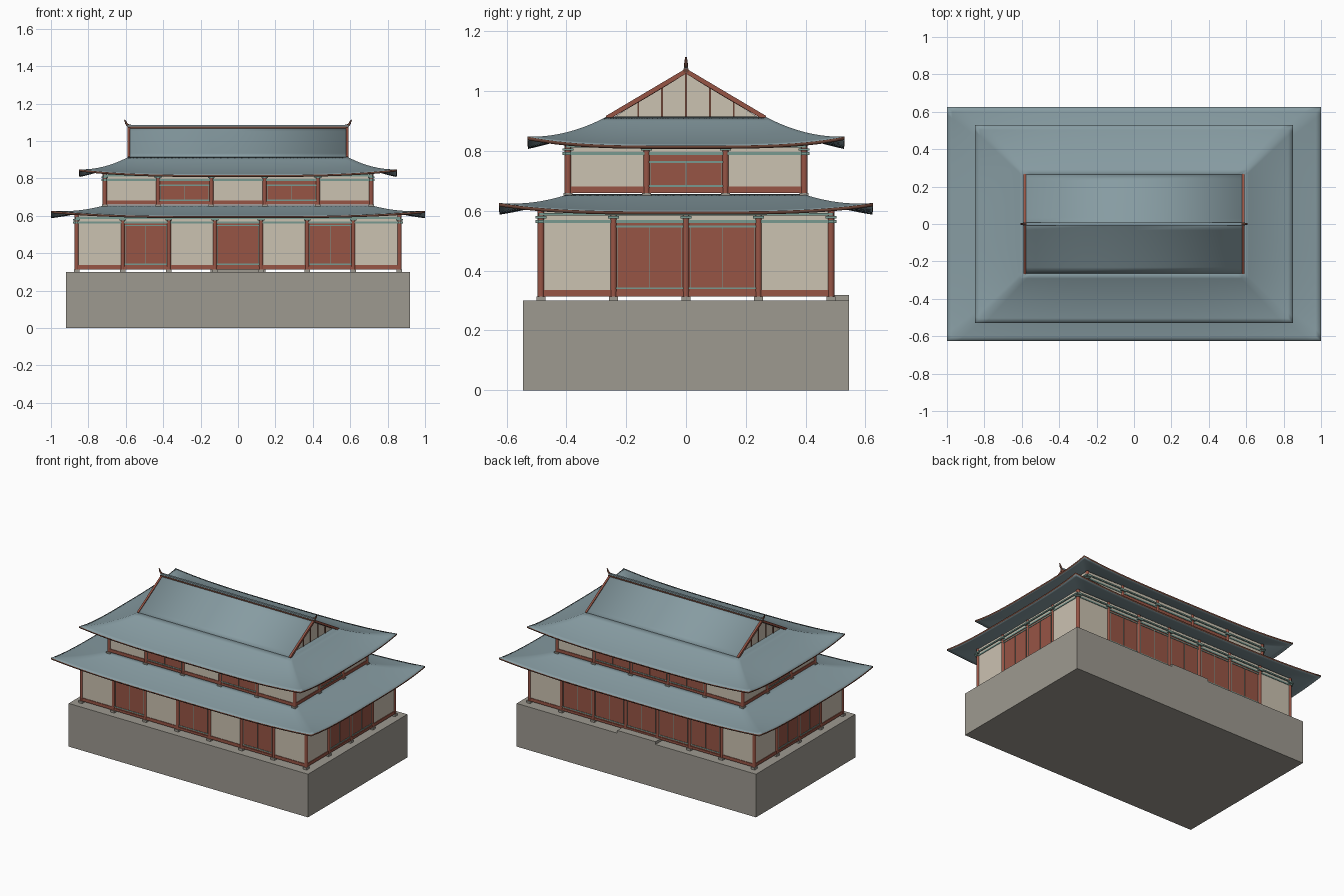
import bpy, bmesh, math
from mathutils import Matrix, Vector

if "Cube" in bpy.data.objects:
    bpy.data.objects.remove(bpy.data.objects["Cube"])

def material(name, rgb):
    m = bpy.data.materials.new(name)
    m.diffuse_color = (*rgb, 1)
    m.use_nodes = True
    m.node_tree.nodes["Principled BSDF"].inputs["Base Color"].default_value = m.diffuse_color
    return m

STONE = material("stone", (0.34, 0.32, 0.28))
PLASTER = material("plaster", (0.60, 0.54, 0.44))
RED = material("red_wood", (0.31, 0.09, 0.06))
DARK = material("dark_wood", (0.14, 0.055, 0.035))
TEAL = material("teal_paint", (0.19, 0.32, 0.28))
TILE = material("roof_tile", (0.24, 0.33, 0.36))

def finish(name, bm, mats, smooth=False):
    me = bpy.data.meshes.new(name)
    bm.to_mesh(me)
    bm.free()
    ob = bpy.data.objects.new(name, me)
    bpy.context.collection.objects.link(ob)
    for m in mats:
        me.materials.append(m)
    if smooth:
        bpy.ops.object.select_all(action='DESELECT')
        ob.select_set(True)
        bpy.context.view_layer.objects.active = ob
        bpy.ops.object.shade_smooth_by_angle(angle=math.radians(35))
    return ob

def add_box(bm, x, y, z, rot=Matrix()):
    """Box spanning the (min, max) ranges x, y, z."""
    c = Vector([(r[0] + r[1]) / 2 for r in (x, y, z)])
    s = [r[1] - r[0] for r in (x, y, z)]
    bmesh.ops.create_cube(bm, size=1, matrix=rot @ Matrix.Translation(c) @ Matrix.Diagonal((*s, 1)))

def box(name, x, y, z, mat):
    bm = bmesh.new()
    add_box(bm, x, y, z)
    return finish(name, bm, [mat])

def add_cyl(bm, x, y, z0, z1, r, rot):
    m = rot @ Matrix.Translation((x, y, (z0 + z1) / 2))
    bmesh.ops.create_cone(bm, cap_ends=True, segments=12, radius1=r, radius2=r, depth=z1 - z0, matrix=m)

def grid(bm, fn, ns, nt):
    """Quad sheet from fn(s, t), s in -1..1 and t in 0..1."""
    v = [[bm.verts.new(fn(2 * i / ns - 1, j / nt)) for j in range(nt + 1)] for i in range(ns + 1)]
    for i in range(ns):
        for j in range(nt):
            bm.faces.new((v[i][j], v[i + 1][j], v[i + 1][j + 1], v[i][j + 1]))

def thicken(ob, t):
    m = ob.modifiers.new("thickness", 'SOLIDIFY')
    m.thickness, m.offset, m.material_offset_rim = t, -1, 1

def hip_roof(name, outer, inner, z0, z1, lift, sag):
    bm = bmesh.new()
    for k in range(4):
        rot = Matrix.Rotation(k * math.pi / 2, 4, 'Z')
        a, b = k % 2, 1 - k % 2
        def fn(s, t):
            x = s * (outer[a] + (inner[a] - outer[a]) * t)
            y = -(outer[b] + (inner[b] - outer[b]) * t)
            z = z0 + (z1 - z0) * ((1 - sag) * t + sag * t * t) + lift * abs(s) ** 3.5 * (1 - t) ** 2
            return rot @ Vector((x, y, z))
        grid(bm, fn, 32, 10)
    bmesh.ops.remove_doubles(bm, verts=bm.verts, dist=1e-4)
    thicken(finish(name, bm, [TILE, DARK], True), 0.011)

def storey(name, half, z0, z1, top, fills, door_z):
    """Four walls; fills gives bays of front, right, back, left: P plaster, D doors."""
    g = {k: bmesh.new() for k in ("columns", "column_bases", "plaster", "doors", "sills", "beams", "door_trim")}
    for k, fill in enumerate(fills):
        rot = Matrix.Rotation(k * math.pi / 2, 4, 'Z')
        a, b = half[k % 2], half[1 - k % 2]
        n = len(fill)
        w = 2 * a / n
        # columns with stone bases and cap blocks
        for i in range(n + 1):
            x = -a + i * w
            if i < n:
                add_cyl(g["columns"], x, -b, z0 + 0.01, top, 0.0115, rot)
                add_box(g["column_bases"], (x - .015, x + .015), (-b - .015, -b + .015), (z0 - .003, z0 + .012), rot)
            add_box(g["beams"], (x - .018, x + .018), (-b - .018, -b + .018), (z1 + .014, z1 + .022), rot)
        # bay infill
        for i, kind in enumerate(fill):
            xa, xb = -a + i * w + .008, -a + (i + 1) * w - .008
            if kind == "P":
                add_box(g["plaster"], (xa, xb), (-b - .004, -b + .006), (z0 + .03, z1), rot)
                add_box(g["sills"], (xa, xb), (-b - .008, -b + .008), (z0 + .012, z0 + .034), rot)
            else:
                add_box(g["doors"], (xa, xb), (-b - .004, -b + .006), (z0 + .012, z1), rot)
                add_box(g["sills"], (xa, xb), (-b - .008, -b + .008), (z0 + .012, z0 + .028), rot)
                for z in door_z:
                    add_box(g["door_trim"], (xa, xb), (-b - .007, -b), (z, z + .006), rot)
                xm = (xa + xb) / 2
                for x in (xa + .006, xm, xb - .006):
                    add_box(g["door_trim"], (x - .0012, x + .0012), (-b - .006, -b), (door_z[0], door_z[1]), rot)
        # head beams with a plaster frieze between
        add_box(g["plaster"], (-a, a), (-b - .004, -b + .006), (z1, top), rot)
        add_box(g["beams"], (-a - .018, a + .018), (-b - .008, -b + .008), (z1, z1 + .01), rot)
        add_box(g["beams"], (-a - .006, a + .006), (-b - .012, -b + .012), (z1 + .024, z1 + .033), rot)
    mats = dict(columns=RED, column_bases=STONE, plaster=PLASTER, doors=RED, sills=RED, beams=TEAL, door_trim=TEAL)
    for key, bm in g.items():
        finish(name + "_" + key, bm, [mats[key]], key == "columns")

# stone platform and rear step
box("platform", (-.92, .92), (-.545, .545), (0, .30), STONE)
box("rear_step", (-.147, .147), (.47, .545), (.30, .319), STONE)

# storeys
storey("lower", (.863, .485), .302, .56, .612, ("PDPDPDP", "PDDP", "PDDDDDP", "PDDP"), (.338, .545))
storey("upper", (.712, .395), .648, .787, .842, ("PDPDP", "PDP", "PDDDP", "PDP"), (.68, .76))

# roofs
hip_roof("lower_roof", (1.0, .625), (.712, .392), .598, .656, .028, .35)
hip_roof("upper_roof_skirt", (.85, .53), (.585, .265), .818, .915, .03, .45)

RUN, Z0, RISE = .265, .915, .157
def slope(u):
    return Z0 + RISE * (.93 * u + .07 * u * u)

bm = bmesh.new()
grid(bm, lambda s, t: Vector((s * .585, (2 * t - 1) * RUN, slope(1 - abs(2 * t - 1)))), 2, 16)
thicken(finish("upper_roof_slopes", bm, [TILE, DARK], True), 0.011)

# gables: attic prism, posts, shelf and barge boards
bm = bmesh.new()
tri = [bm.verts.new((-.557, y, z)) for y, z in ((-.25, .908), (.25, .908), (0, 1.06))]
f = bm.faces.new(tri)
ext = bmesh.ops.extrude_face_region(bm, geom=[f])
bmesh.ops.translate(bm, vec=(1.114, 0, 0), verts=[v for v in ext["geom"] if isinstance(v, bmesh.types.BMVert)])
bmesh.ops.recalc_face_normals(bm, faces=bm.faces)
finish("gable_walls", bm, [PLASTER])

posts, shelves, barges = bmesh.new(), bmesh.new(), bmesh.new()
angle = math.atan2(RISE, RUN)
length = math.hypot(RISE, RUN)
for sx in (-1, 1):
    xr = lambda p, q: tuple(sorted((sx * p, sx * q)))
    for i in range(-2, 3):
        y = i * .08
        add_box(posts, xr(.55, .561), (y - .003, y + .003), (.91, slope(1 - abs(y) / RUN) - .012))
    add_box(shelves, xr(.54, .585), (-.262, .262), (.904, .9145))
    for sy in (-1, 1):
        rot = Matrix.Translation((0, sy * RUN / 2, Z0 + RISE / 2 - .004)) @ Matrix.Rotation(-sy * angle, 4, 'X')
        add_box(barges, xr(.577, .59), (-length / 2, length / 2), (-.008, .007), rot)
finish("gable_posts", posts, [DARK])
finish("gable_shelves", shelves, [TILE])
finish("barge_boards", barges, [RED])

# ridge and upturned ridge ends
box("ridge_base", (-.592, .592), (-.009, .009), (1.062, 1.076), DARK)
box("ridge_cap", (-.592, .592), (-.007, .007), (1.076, 1.086), TILE)
for side, sx in (("left", -1), ("right", 1)):
    cu = bpy.data.curves.new("ridge_end_" + side, 'CURVE')
    cu.dimensions = '3D'
    cu.bevel_depth, cu.bevel_resolution, cu.use_fill_caps = .007, 2, True
    sp = cu.splines.new('POLY')
    path = ((.575, 1.08, 1), (.59, 1.084, 1), (.598, 1.094, .85), (.602, 1.105, .65), (.607, 1.114, .4))
    sp.points.add(len(path) - 1)
    for p, (x, z, r) in zip(sp.points, path):
        p.co, p.radius = (sx * x, 0, z, 1), r
    cu.materials.append(DARK)
    bpy.context.collection.objects.link(bpy.data.objects.new("ridge_end_" + side, cu))
